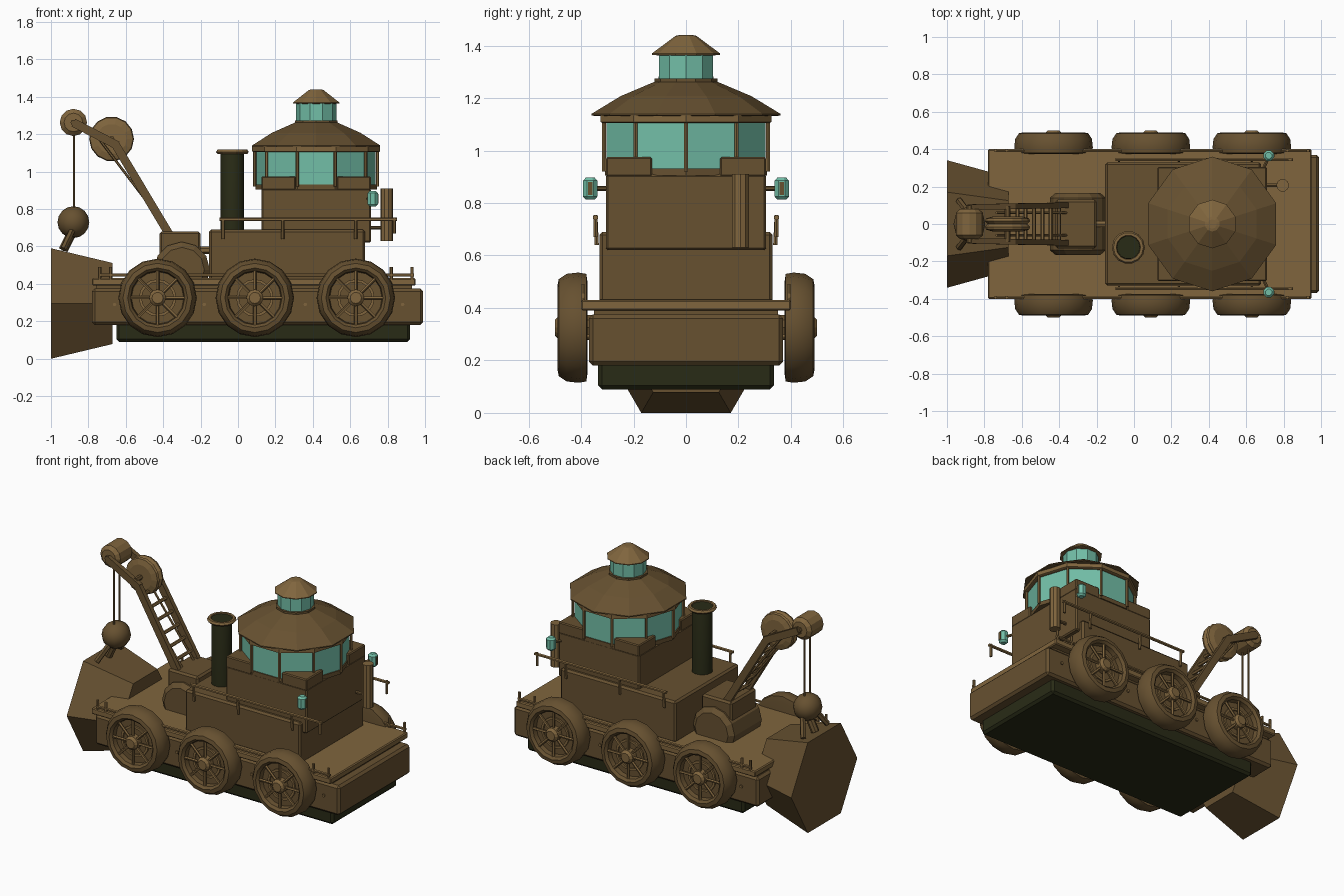
import bpy, bmesh, math
from mathutils import Vector, Matrix

if "Cube" in bpy.data.objects:
    bpy.data.objects.remove(bpy.data.objects["Cube"])

def material(name, rgb):
    m = bpy.data.materials.new(name)
    m.diffuse_color = (*rgb, 1)
    m.use_nodes = True
    m.node_tree.nodes["Principled BSDF"].inputs["Base Color"].default_value = m.diffuse_color
    return m

BROWN = material("dark_brown", (0.135, 0.082, 0.030))
TAN = material("light_brown", (0.215, 0.130, 0.047))
GLASS = material("teal_glass", (0.17, 0.52, 0.39))
BLACK = material("green_black", (0.022, 0.024, 0.008))

def finish(name, bm, mat, smooth=False):
    bmesh.ops.recalc_face_normals(bm, faces=bm.faces)
    me = bpy.data.meshes.new(name)
    bm.to_mesh(me)
    bm.free()
    me.materials.append(mat)
    ob = bpy.data.objects.new(name, me)
    bpy.context.collection.objects.link(ob)
    if smooth:
        bpy.ops.object.select_all(action='DESELECT')
        ob.select_set(True)
        bpy.context.view_layer.objects.active = ob
        bpy.ops.object.shade_smooth_by_angle(angle=math.radians(35))
    return ob

def box(name, x, y, z, mat, bevel=0.0):
    bm = bmesh.new()
    bmesh.ops.create_cube(bm, size=1)
    for v in bm.verts:
        for i, (a, b) in enumerate((x, y, z)):
            v.co[i] = a if v.co[i] < 0 else b
    if bevel:
        bmesh.ops.bevel(bm, geom=bm.edges[:], offset=bevel, segments=1, affect='EDGES')
    return finish(name, bm, mat)

def lathe(name, profile, origin, axis, n, mat, turn=0.0, smooth=False):
    """Revolve (radius, height) points around an axis; the ends are capped."""
    bm = bmesh.new()
    rot = Vector((0, 0, 1)).rotation_difference(Vector(axis)).to_matrix()
    rings = []
    for r, h in profile:
        rings.append([bm.verts.new(rot @ Vector((r * math.cos(turn + k * math.tau / n),
                      r * math.sin(turn + k * math.tau / n), h)) + Vector(origin)) for k in range(n)])
    for a, b in zip(rings, rings[1:]):
        for k in range(n):
            bm.faces.new((a[k], a[(k + 1) % n], b[(k + 1) % n], b[k]))
    bm.faces.new(rings[0])
    bm.faces.new(rings[-1])
    return finish(name, bm, mat, smooth)

def rod(name, a, b, r, mat, n=6):
    d = Vector(b) - Vector(a)
    return lathe(name, [(r, 0), (r, d.length)], a, d.normalized(), n, mat)

def beam(name, a, b, width, depth, mat):
    """Rectangular bar in an x-z plane between two points."""
    a, b = Vector(a), Vector(b)
    d = b - a
    bm = bmesh.new()
    bmesh.ops.create_cube(bm, size=1)
    side = Vector((0, 1, 0))
    up = d.normalized().cross(side).normalized()
    for v in bm.verts:
        v.co = (a + b) / 2 + d * v.co.x + side * (v.co.y * width) + up * (v.co.z * depth)
    return finish(name, bm, mat)

# hull and deck
box("under_hull", (-.65, .92), (-.335, .335), (.09, .2), BLACK, .015)
box("hull", (-.78, .99), (-.37, .37), (.18, .375), BROWN, .015)
box("deck_support", (-.76, .93), (-.35, .35), (.37, .40), BROWN)
box("deck", (-.78, .95), (-.40, .40), (.39, .43), TAN, .006)

# wheels, each with rim, hub and eight spokes
for s in (-1, 1):
    for i, x in enumerate((-.43, .09, .63)):
        c, ax = (x, 0, .325), (0, s, 0)
        tag = f"{'left' if s > 0 else 'right'}_{i + 1}"
        lathe("wheel_" + tag, [(.17, .375), (.205, .38), (.21, .41), (.205, .455), (.185, .485),
              (.16, .49), (.145, .475), (.14, .445), (.03, .445)], c, ax, 16, BROWN, smooth=True)
        lathe("hub_" + tag, [(.045, .44), (.045, .485), (.03, .5), (.02, .5)], c, ax, 12, TAN)
        lathe("inner_rim_" + tag, [(.10, .44), (.10, .455), (.085, .455), (.085, .44)], c, ax, 16, TAN)
        for k in range(8):
            a = k * math.tau / 8
            dx, dz = math.cos(a), math.sin(a)
            rod("spoke_" + tag, (x + .03 * dx, s * .468, .325 + .03 * dz),
                (x + .155 * dx, s * .468, .325 + .155 * dz), .009, TAN, 5)
        rod("axle_" + tag, (x, s * .33, .325), (x, s * .40, .325), .05, BROWN, 10)
    # hull rivets
    for x in (-.66, -.18, .36, .88):
        rod("rivet", (x, s * .365, .29), (x, s * .378, .29), .01, TAN)
    # low deck rail with stanchions
    rod("deck_rail", (-.74, s * .392, .447), (.94, s * .392, .447), .009, TAN)
    for x in (-.74, -.68, .74, .82, .93):
        rod("deck_post", (x, s * .392, .41), (x, s * .392, .49), .009, TAN)
    # upper rail along the engine house
    rod("upper_rail", (-.10, s * .345, .745), (.85, s * .345, .745), .01, TAN)
    for x in (-.08, .24, .63):
        rod("rail_post", (x, s * .34, .64), (x, s * .345, .745), .009, TAN)
    rod("rail_end_post", (.835, s * .345, .67), (.835, s * .345, .755), .009, TAN)
    # side lamp on an arm
    lathe("side_lamp", [(.018, -.042), (.03, -.03), (.03, .03), (.018, .042)],
          (.72, s * .365, .855), (0, 0, 1), 8, GLASS, math.pi / 8)
    rod("lamp_arm", (.69, s * .29, .855), (.72, s * .36, .855), .009, BROWN)
    box("lamp_slot", (.74, .752), (s * .365 - .008, s * .365 + .008), (.83, .88), BROWN)

# engine house and cabin with raised corners
box("engine_house", (-.155, .68), (-.33, .33), (.42, .69), BROWN, .012)
box("cabin", (.125, .71), (-.305, .305), (.62, .91), BROWN, .008)
for sx in (-1, 1):
    for sy in (-1, 1):
        xs = sorted((.418 + sx * .11, .418 + sx * .292))
        ys = sorted((sy * .13, sy * .305))
        box("cabin_corner", xs, ys, (.90, .975), BROWN, .006)

# glazed lookout, posts and roofs
CX, UP = (.418, 0, 0), (0, 0, 1)
lathe("window_sill", [(.325, .905), (.325, .932), (.30, .932)], CX, UP, 10, BROWN)
lathe("cabin_windows", [(.318, .925), (.318, 1.12)], CX, UP, 10, GLASS)
for k in range(10):
    a = k * math.tau / 10
    x, y = .418 + .328 * math.cos(a), .328 * math.sin(a)
    rod("window_post", (x, y, .92), (x, y, 1.12), .009, TAN)
lathe("roof_rim", [(.335, 1.105), (.342, 1.108), (.342, 1.135), (.335, 1.135)], CX, UP, 10, TAN)
lathe("roof", [(.30, 1.13), (.36, 1.133), (.36, 1.14), (.25, 1.207), (.12, 1.262), (.12, 1.274), (.10, 1.274)],
      CX, UP, 10, BROWN, math.pi / 10)
lathe("lantern_windows", [(.108, 1.26), (.108, 1.37)], CX, UP, 10, GLASS)
lathe("lantern_roof", [(.10, 1.362), (.13, 1.365), (.13, 1.37), (.04, 1.437), (.025, 1.44)],
      CX, UP, 10, TAN, math.pi / 10)

# funnel and rear exhaust pipe
lathe("funnel", [(.063, .68), (.063, 1.10), (.06, 1.112)], (-.03, -.125, 0), UP, 14, BLACK, smooth=True)
lathe("funnel_rim", [(.065, 1.095), (.08, 1.095), (.088, 1.105), (.08, 1.117), (.065, 1.117), (.062, 1.10)],
      (-.03, -.125, 0), UP, 14, TAN)
lathe("funnel_mouth", [(.062, 1.10), (.062, 1.112)], (-.03, -.125, 0), UP, 14, BLACK)
lathe("exhaust_pipe", [(.034, .63), (.034, .91)], (.795, .207, 0), UP, 10, TAN, smooth=True)
rod("exhaust_bracket", (.69, .207, .70), (.795, .207, .70), .01, BROWN)

# crane base and winch drum
lathe("winch_drum", [(.12, -.165), (.15, -.14), (.15, .14), (.12, .165)], (-.30, 0, .475), (0, 1, 0), 12, BROWN)
box("crane_base", (-.42, -.20), (-.13, .13), (.45, .68), BROWN, .012)
rod("winch_shaft", (-.22, 0, .58), (-.14, 0, .58), .02, TAN)

# boom: two bent rails with rungs, stays and pulleys
foot, knee, tip = (-.365, .66), (-.655, 1.145), (-.88, 1.262)
for s in (-1, 1):
    beam("boom_rail", (foot[0], s * .10, foot[1]), (knee[0], s * .095, knee[1]), .03, .045, BROWN)
    beam("boom_arm", (knee[0] + .01, s * .095, knee[1] - .005), (tip[0], s * .09, tip[1]), .03, .045, BROWN)
    rod("boom_stay", (-.35, s * .06, .66), (-.735, s * .06, 1.165), .007, TAN)
    rod("hoist_rope", (-.877, s * .028, .77), (-.877, s * .028, 1.25), .006, TAN)
    rod("hook_prong", (-.885, s * .06, .69), (-.935, s * .125, .585), .018, BROWN)
for k in range(6):
    t = (k + .8) / 6.5
    x, z = foot[0] + t * (knee[0] - foot[0]), foot[1] + t * (knee[1] - foot[1])
    rod("boom_rung", (x, -.095, z), (x, .095, z), .011, TAN)
lathe("large_pulley", [(.08, -.04), (.115, -.03), (.12, -.015), (.105, 0), (.12, .015), (.115, .03), (.08, .04)],
      (-.676, 0, 1.175), (0, 1, 0), 14, TAN)
rod("pulley_axle", (-.676, -.095, 1.175), (-.676, .095, 1.175), .016, BROWN)
lathe("tip_pulley", [(.05, -.08), (.073, -.06), (.073, .06), (.05, .08)], (-.88, 0, 1.263), (0, 1, 0), 12, TAN)
rod("tip_axle", (-.88, -.1, 1.263), (-.88, .1, 1.263), .016, BROWN)
# hook ball
bm = bmesh.new()
bmesh.ops.create_uvsphere(bm, u_segments=12, v_segments=8, radius=.085,
                          matrix=Matrix.Translation((-.88, 0, .73)) @ Matrix.Diagonal((1, 1.1, 1, 1)))
finish("hook_ball", bm, BROWN, True)
rod("hook", (-.885, 0, .68), (-.935, 0, .58), .025, BROWN, 8)

# hexagonal ram at the front end, vertices to either side
lathe("ram", [(.25, .67), (.341, 1.0)], (0, 0, .295), (-1, 0, 0), 6, BROWN, math.pi / 2)
box("ram_mount", (-.79, -.66), (-.12, .12), (.2, .37), BROWN)
